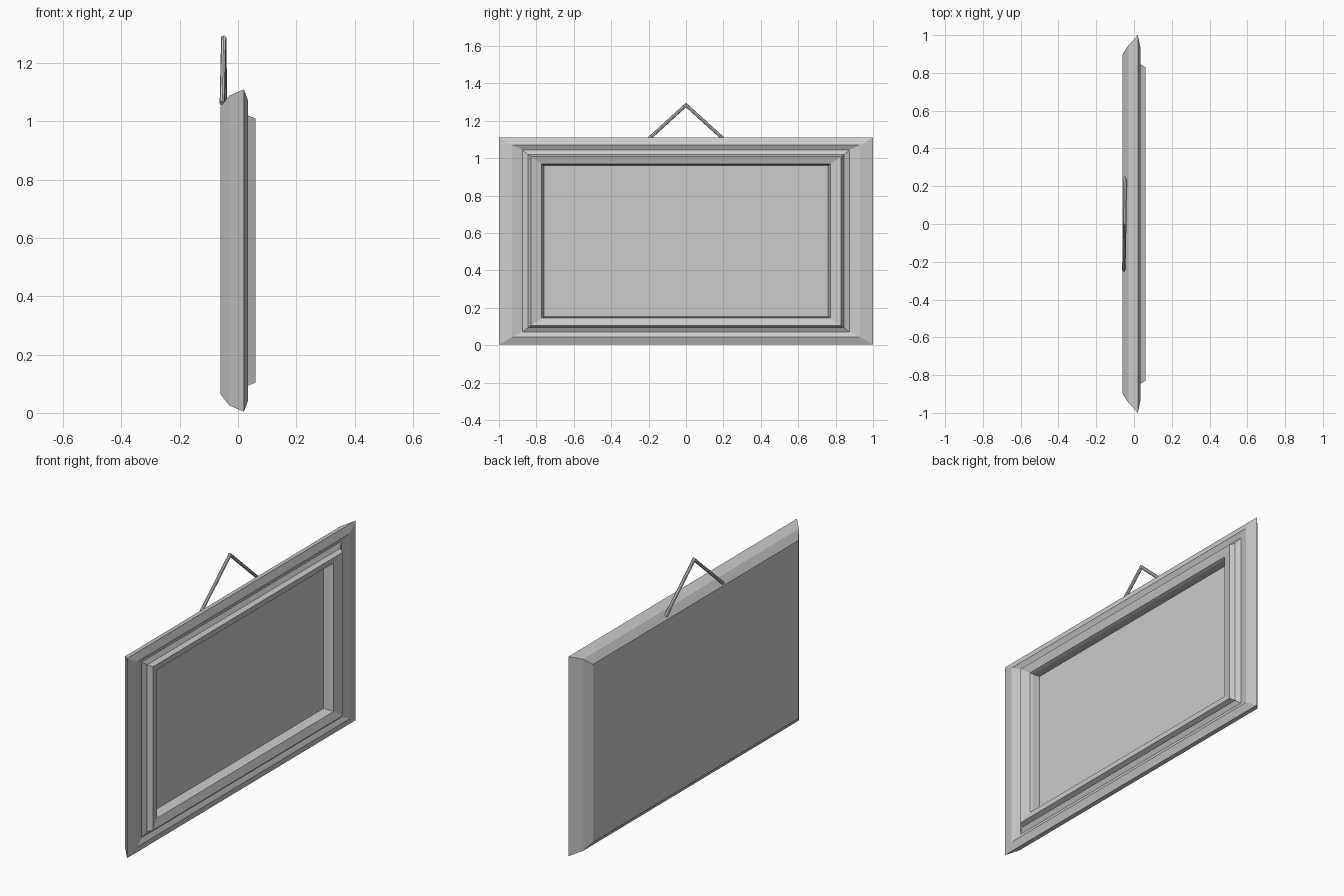
import bpy, bmesh
from mathutils import Vector

if "Cube" in bpy.data.objects:
    bpy.data.objects.remove(bpy.data.objects["Cube"])

ZC, HY, HZ = 0.557, 1.0, 0.553   # centre height and outer half sizes


def finish(bm, name):
    bmesh.ops.recalc_face_normals(bm, faces=bm.faces[:])
    me = bpy.data.meshes.new(name)
    bm.to_mesh(me)
    bm.free()
    ob = bpy.data.objects.new(name, me)
    bpy.context.collection.objects.link(ob)
    return ob


def ring(bm, x, iy, iz):
    y, z = HY - iy, HZ - iz
    return [bm.verts.new((x, sy * y, ZC + sz * z))
            for sy, sz in ((-1, -1), (1, -1), (1, 1), (-1, 1))]


# Moulding profile: depth x, inset in y, inset in z (back to inner lip)
profile = [
    (-0.06, 0.10, 0.06),    # back edge
    (-0.03, 0.055, 0.022),
    (0.02, 0.0, 0.0),       # outer edge
    (0.035, 0.07, 0.04),    # outer ridge
    (0.022, 0.125, 0.066),  # groove
    (0.035, 0.155, 0.09),
    (0.06, 0.17, 0.10),     # inner ridge
    (0.045, 0.228, 0.142),  # lip
    (0.03, 0.234, 0.147),
    (-0.008, 0.24, 0.15),   # panel recess
]
bm = bmesh.new()
rings = [ring(bm, *p) for p in profile]
for a, b in zip(rings, rings[1:]):
    for i in range(4):
        j = (i + 1) % 4
        bm.faces.new((a[i], a[j], b[j], b[i]))
bm.faces.new(rings[0])    # back board
bm.faces.new(rings[-1])   # picture panel
finish(bm, "picture_frame")


# Hanging wire: two thin rods meeting at a peak
def rod(name, a, b, r):
    a, b = Vector(a), Vector(b)
    d = b - a
    bm = bmesh.new()
    bmesh.ops.create_cone(bm, cap_ends=True, segments=8, radius1=r, radius2=r, depth=d.length)
    bmesh.ops.rotate(bm, verts=bm.verts[:], matrix=d.to_track_quat('Z', 'Y').to_matrix())
    bmesh.ops.translate(bm, verts=bm.verts[:], vec=(a + b) / 2)
    return finish(bm, name)


for side, x in ((-1, -0.054), (1, -0.046)):
    rod("hanging_wire_" + ("left" if side < 0 else "right"),
        (x, side * 0.245, 1.062), (-0.049, -side * 0.004, 1.288), 0.009)
